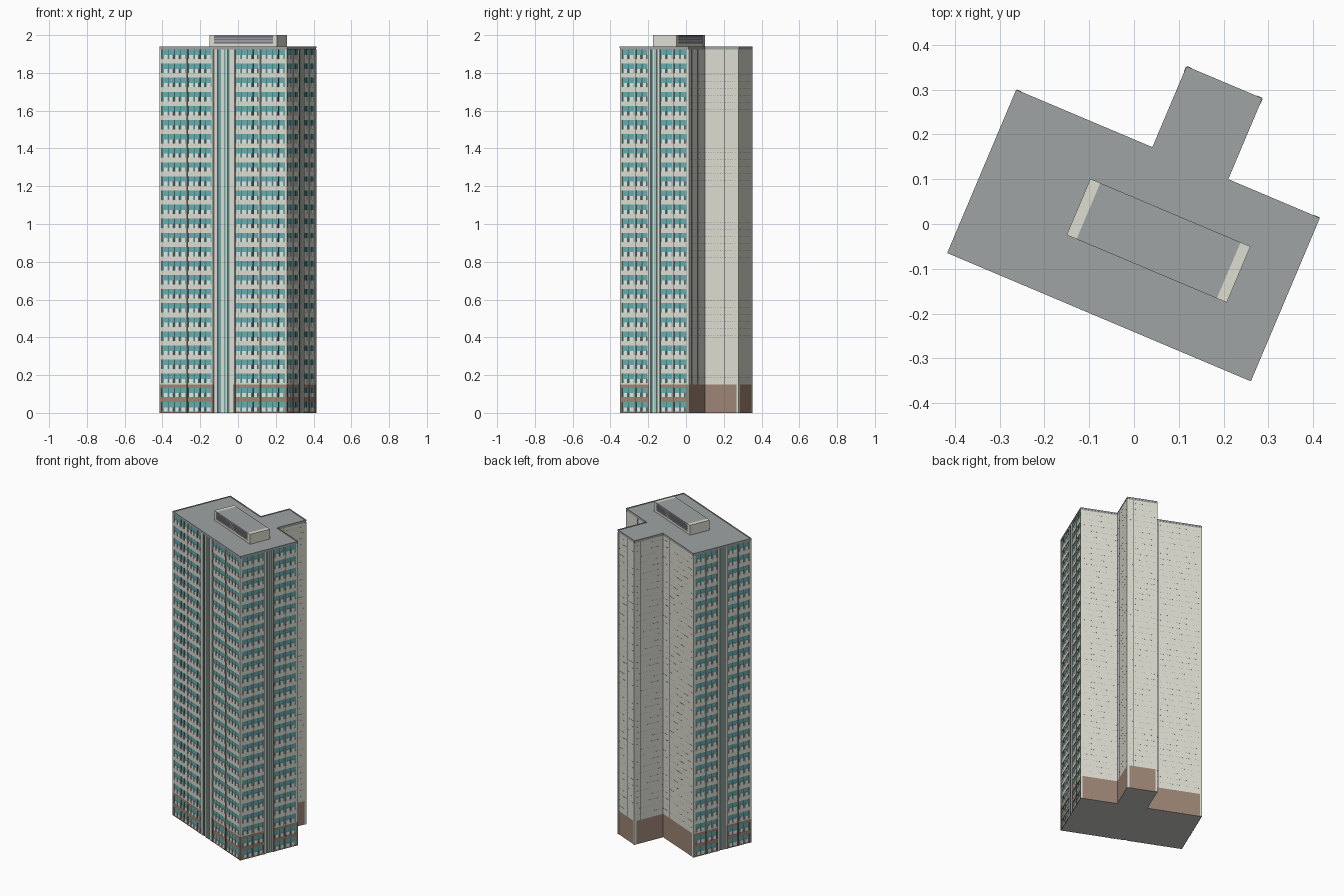
import bpy, bmesh, math

if "Cube" in bpy.data.objects:
    bpy.data.objects.remove(bpy.data.objects["Cube"])

ANGLE = math.radians(-22.9)      # whole tower is turned on its plot
TOP, FLOORS = 1.94, 26
F = TOP / FLOORS                 # storey height
BASE = 2 * F                     # brown two-storey base
IN = 0.004                       # window recess
EAVE = TOP - 0.016               # top of the facade parts

COLOURS = {
    "light_stone": (0.73, 0.73, 0.65), "white_rail": (0.82, 0.82, 0.77),
    "teal_glass": (0.13, 0.42, 0.44), "brown_base": (0.34, 0.235, 0.18),
    "roof_grey": (0.35, 0.37, 0.37), "dark_frame": (0.08, 0.085, 0.09),
    "louvre_grey": (0.36, 0.35, 0.39), "slot_blue_grey": (0.16, 0.17, 0.22),
    "underside_grey": (0.58, 0.58, 0.55)}
MATS = {}
for name, c in COLOURS.items():
    MATS[name] = bpy.data.materials.new(name)
    MATS[name].diffuse_color = (*c, 1)


def add_object(name, verts, faces, *mats):
    me = bpy.data.meshes.new(name)
    me.from_pydata(verts, [], faces)
    for m in mats:
        me.materials.append(MATS[m])
    ob = bpy.data.objects.new(name, me)
    ob.rotation_euler.z = ANGLE
    bpy.context.collection.objects.link(ob)
    return ob


class Boxes:
    """Collects boxes that become one object."""
    def __init__(self, name, mat):
        self.name, self.mat, self.v, self.f = name, mat, [], []

    def add(self, wall, a0, a1, d0, d1, z0, z1):
        # a runs along the wall, d points outward from it
        (ox, oy), (dx, dy), _ = wall
        n = len(self.v)
        for z in (z0, z1):
            for a, d in ((a0, d1), (a1, d1), (a1, d0), (a0, d0)):
                self.v.append((ox + a * dx + d * dy, oy + a * dy - d * dx, z))
        self.f += [[n + i for i in q] for q in (
            (3, 2, 1, 0), (4, 5, 6, 7), (0, 1, 5, 4),
            (1, 2, 6, 5), (2, 3, 7, 6), (3, 0, 4, 7))]

    def build(self):
        return add_object(self.name, self.v, self.f, self.mat)


def prism(name, pts, z0, z1, *mats):
    n = len(pts)
    verts = [(x, y, z) for z in (z0, z1) for x, y in pts]
    faces = [list(range(n))[::-1], list(range(n, 2 * n))]
    faces += [[i, (i + 1) % n, (i + 1) % n + n, i + n] for i in range(n)]
    return add_object(name, verts, faces, *mats)


# Footprint: main slab with a rear wing
L, R, FR, BK = -0.358, 0.376, -0.221, 0.173
WL, WR, WB = -0.028, 0.154, 0.369


def outline(inset):
    return [(L + inset, FR + inset), (R - inset, FR + inset), (R - inset, BK), (WR, BK),
            (WR, WB), (WL, WB), (WL, BK), (L + inset, BK)]


PTS = outline(0)
WALLS = []
for i, p in enumerate(PTS):
    q = PTS[(i + 1) % 8]
    length = math.dist(p, q)
    WALLS.append((p, ((q[0] - p[0]) / length, (q[1] - p[1]) / length), length))
WINDOW_WALLS = (WALLS[0], WALLS[1], WALLS[7])
PLAIN_WALLS = WALLS[2:7]

# Core volumes: glass on the three window sides, solid at the rear
for name, z0, z1, mat in (("base_core", 0, BASE, "brown_base"),
                          ("tower_core", BASE, EAVE, "light_stone")):
    core = prism(name, outline(IN), z0, z1, mat, "teal_glass", "underside_grey")
    for poly in core.data.polygons:
        if poly.index in (2, 3, 9):
            poly.material_index = 1
        elif poly.index < 2:
            poly.material_index = 2

# Window facades
piers = Boxes("facade_piers", "light_stone")
base_piers = Boxes("base_piers", "brown_base")
beams = Boxes("floor_beams", "light_stone")
base_beams = Boxes("base_beams", "brown_base")
rails = Boxes("balcony_rails", "white_rail")
mullions = Boxes("window_mullions", "dark_frame")
joints = Boxes("pier_joints", "dark_frame")


def pier(wall, a0, a1, brown=True):
    split = BASE if brown else 0
    if brown:
        base_piers.add(wall, a0, a1, -IN, 0, 0, split)
    piers.add(wall, a0, a1, -IN, 0, split, EAVE)


for wall in WINDOW_WALLS:
    W = wall[2]
    edge = 0.012
    centre = W * 0.17
    bay = (W - 2 * edge - centre) / 4
    mid0, mid1 = edge + 2 * bay, edge + 2 * bay + centre
    pw = 0.006 if W > 0.5 else 0.0045
    # corner piers and bay piers
    pier(wall, 0, edge)
    pier(wall, W - edge, W)
    for a in (edge + bay, mid0, mid1, mid1 + bay):
        pier(wall, a - pw, a + pw)
        joints.add(wall, a - 0.0016, a + 0.0016, 0, 0.0006, 0, EAVE)
    # central strip: light piers with tall narrow lights between
    for t0, t1 in ((0.06, 0.2), (0.4, 0.52), (0.6, 0.7), (0.79, 0.95)):
        pier(wall, mid0 + t0 * centre, mid0 + t1 * centre, False)
    mullions.add(wall, mid0 + 0.2 * centre, mid0 + 0.26 * centre, -IN, -IN + 0.001, 0, EAVE)
    for k in range(FLOORS + 1):
        z0, z1 = max(0, (k - 0.22) * F), min(EAVE, (k + 0.11) * F)
        for a0, a1 in ((edge, mid0), (mid1, W - edge)):
            if z0 < BASE:
                base_beams.add(wall, a0, a1, -IN, -0.001, z0, min(z1, BASE))
            if z1 > BASE:
                beams.add(wall, a0, a1, -IN, -0.001, max(z0, BASE), z1)
    # rail posts and mullions in each bay
    for start in (edge, edge + bay, mid1, mid1 + bay):
        a0, a1 = start + pw, start + bay - pw
        n = max(2, round(bay / 0.034))
        pitch = (a1 - a0) / n
        for j in range(n):
            c = a0 + (j + 0.5) * pitch
            for k in range(FLOORS):
                rails.add(wall, c - 0.31 * pitch, c + 0.31 * pitch, -IN, -0.001,
                          (k + 0.11) * F, (k + 0.40) * F)
            if j:
                m = a0 + j * pitch
                mullions.add(wall, m - 0.0015, m + 0.0015, -IN, -IN + 0.001, 0, EAVE)

# Plain rear walls: rows of short slots and vertical seams
slots = Boxes("wall_slots", "slot_blue_grey")
seams = Boxes("wall_seams", "dark_frame")
for wall in PLAIN_WALLS:
    W = wall[2]
    n = int(W / 0.014)
    for row in range(5, 2 * FLOORS):
        z = row * F / 2
        for j in range(n):
            a = (j + 0.5) * W / n
            slots.add(wall, a - 0.0025, a + 0.0025, -0.001, 0.0004, z - 0.0007, z + 0.0007)
    for t in (0.2, 0.57):
        seams.add(wall, t * W - 0.0008, t * W + 0.0008, -0.001, 0.0006, BASE, EAVE)

# Light corner strips on the rear corners
corners = Boxes("rear_corner_strips", "light_stone")
for wall, ends in ((WALLS[2], "s"), (WALLS[3], "e"), (WALLS[4], "se"),
                   (WALLS[5], "s"), (WALLS[6], "e")):
    W = wall[2]
    if "s" in ends:
        corners.add(wall, 0, 0.012, -0.002, 0.002, 0, EAVE)
    if "e" in ends:
        corners.add(wall, W - 0.012, W, -0.002, 0.002, 0, EAVE)

# Roof slab with a low coping around it
prism("roof_slab", PTS, EAVE, TOP - 0.003, "roof_grey")
coping = Boxes("roof_coping", "roof_grey")
for wall in WALLS:
    coping.add(wall, 0, wall[2], -0.005, 0.001, TOP - 0.008, TOP)

# Roof plant room: stone ends, louvred long sides
PU0, PU1, PV0, PV1 = -0.129, 0.259, -0.081, 0.055
PW, PD = PU1 - PU0, PV1 - PV0
plant = ((PU0, PV0), (1, 0), PW)
back = ((PU1, PV1), (-1, 0), PW)
ends = Boxes("plant_room_ends", "light_stone")
ends.add(plant, 0, 0.024, -PD, 0, TOP - 0.006, 2.0)
ends.add(plant, PW - 0.024, PW, -PD, 0, TOP - 0.006, 2.0)
body = Boxes("plant_room_roof", "roof_grey")
body.add(plant, 0.024, PW - 0.024, -PD, 0, 1.996, 2.0)
louvres = Boxes("plant_room_louvres", "louvre_grey")
gaps = Boxes("plant_room_louvre_backing", "dark_frame")
trim = Boxes("plant_room_sill", "light_stone")
gaps.add(plant, 0.024, PW - 0.024, -PD + 0.005, -0.005, TOP - 0.006, 1.996)
for wall in (plant, back):
    trim.add(wall, 0.024, PW - 0.024, -0.005, -0.001, TOP - 0.006, TOP + 0.012)
    for i in range(5):
        z = TOP + 0.013 + i * 0.0085
        louvres.add(wall, 0.024, PW - 0.024, -0.005, -0.002, z, z + 0.0065)

for part in (piers, base_piers, beams, base_beams, rails, mullions, joints, slots,
             seams, corners, coping, ends, body, louvres, gaps, trim):
    part.build()

for m in bpy.data.materials:
    if m.users and not m.is_grease_pencil:
        m.use_nodes = True
        m.node_tree.nodes["Principled BSDF"].inputs["Base Color"].default_value = m.diffuse_color
